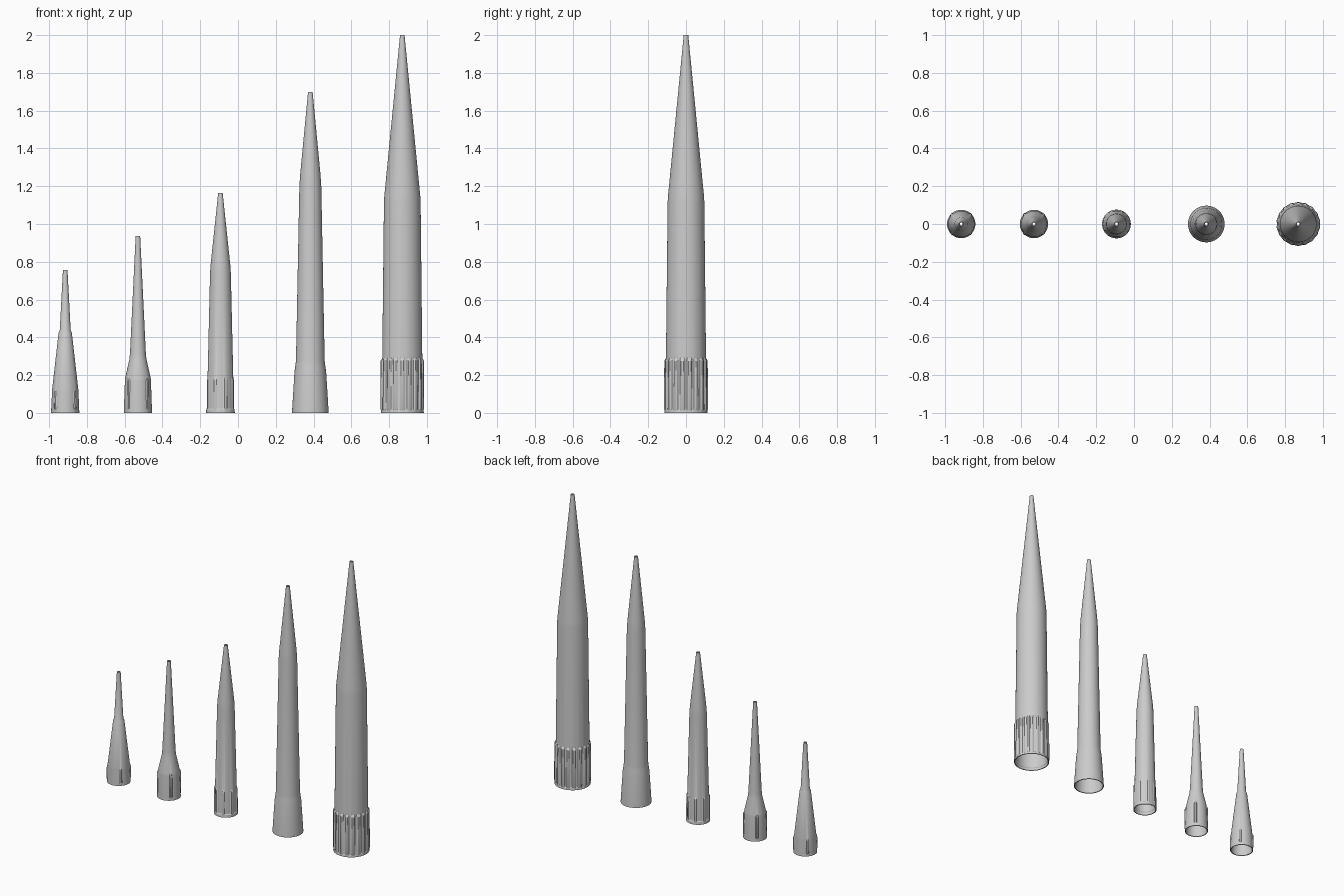
import bpy, bmesh
from math import sin, cos, pi

if "Cube" in bpy.data.objects:
    bpy.data.objects.remove(bpy.data.objects["Cube"])


def lathe(name, x, profile, ribs, segments, fill, phase, wall=0.006):
    """Hollow tip. Profile points are (radius, z, rib height), bottom to top."""
    bm = bmesh.new()
    outer = [(r, z, h) for r, z, h in profile]
    inner = [(r - min(wall, r * 0.4), z, 0) for r, z, h in reversed(profile)]
    rings = []
    for r, z, h in outer + inner:
        ring = []
        for i in range(segments):
            a = 2 * pi * i / segments
            rr = r
            if ribs and h:
                # distance from nearest rib centre, 0..0.5 of the rib pitch
                u = (a / (2 * pi) * ribs + phase) % 1
                d = min(u, 1 - u)
                k = max(0, min(1, (fill - d) / (fill * 0.5)))
                rr += h * k * k * (3 - 2 * k)
            ring.append(bm.verts.new((rr * cos(a), rr * sin(a), z)))
        rings.append(ring)
    for j, low in enumerate(rings):
        high = rings[(j + 1) % len(rings)]
        for i in range(segments):
            n = (i + 1) % segments
            bm.faces.new((low[i], low[n], high[n], high[i]))
    bmesh.ops.recalc_face_normals(bm, faces=bm.faces)
    mesh = bpy.data.meshes.new(name)
    bm.to_mesh(mesh)
    bm.free()
    obj = bpy.data.objects.new(name, mesh)
    bpy.context.collection.objects.link(obj)
    obj.location.x = x
    bpy.ops.object.select_all(action='DESELECT')
    obj.select_set(True)
    bpy.context.view_layer.objects.active = obj
    bpy.ops.object.shade_smooth_by_angle(angle=0.5)


# Smallest tip: stepped cone with four collar ribs
lathe("extra_small_tip", -0.915,
      [(.075, 0, 0), (.074, .018, 0), (.074, .022, .003), (.070, .108, .006),
       (.070, .118, 0), (.035, .425, 0), (.029, .437, 0), (.012, .757, 0)],
      4, 96, .075, .5)

# Small tip: slender nozzle with four collar ribs
lathe("small_tip", -0.53,
      [(.075, 0, 0), (.074, .018, 0), (.074, .024, .003), (.069, .168, .007),
       (.068, .182, 0), (.045, .285, 0), (.042, .315, 0), (.012, .936, 0)],
      4, 96, .075, .5)

# Medium tip: eight collar ribs
lathe("medium_tip", -0.093,
      [(.076, 0, 0), (.075, .018, 0), (.071, .024, .005), (.069, .174, .006),
       (.068, .186, 0), (.055, .74, 0), (.052, .785, 0), (.012, 1.163, 0)],
      8, 128, .22, .5)

# Large tip: plain flared collar
lathe("large_tip", 0.383,
      [(.097, 0, 0), (.096, .02, 0), (.084, .215, 0), (.079, .25, 0),
       (.076, .275, 0), (.058, 1.20, 0), (.054, 1.26, 0), (.012, 1.70, 0)],
      0, 96, 0, 0)

# Largest tip: fully fluted collar
lathe("extra_large_tip", 0.87,
      [(.114, 0, 0), (.113, .014, 0), (.109, .020, .007), (.107, .276, .008),
       (.106, .290, 0), (.097, 1.12, 0), (.095, 1.15, 0), (.012, 2.0, 0)],
      18, 216, .36, .5)
